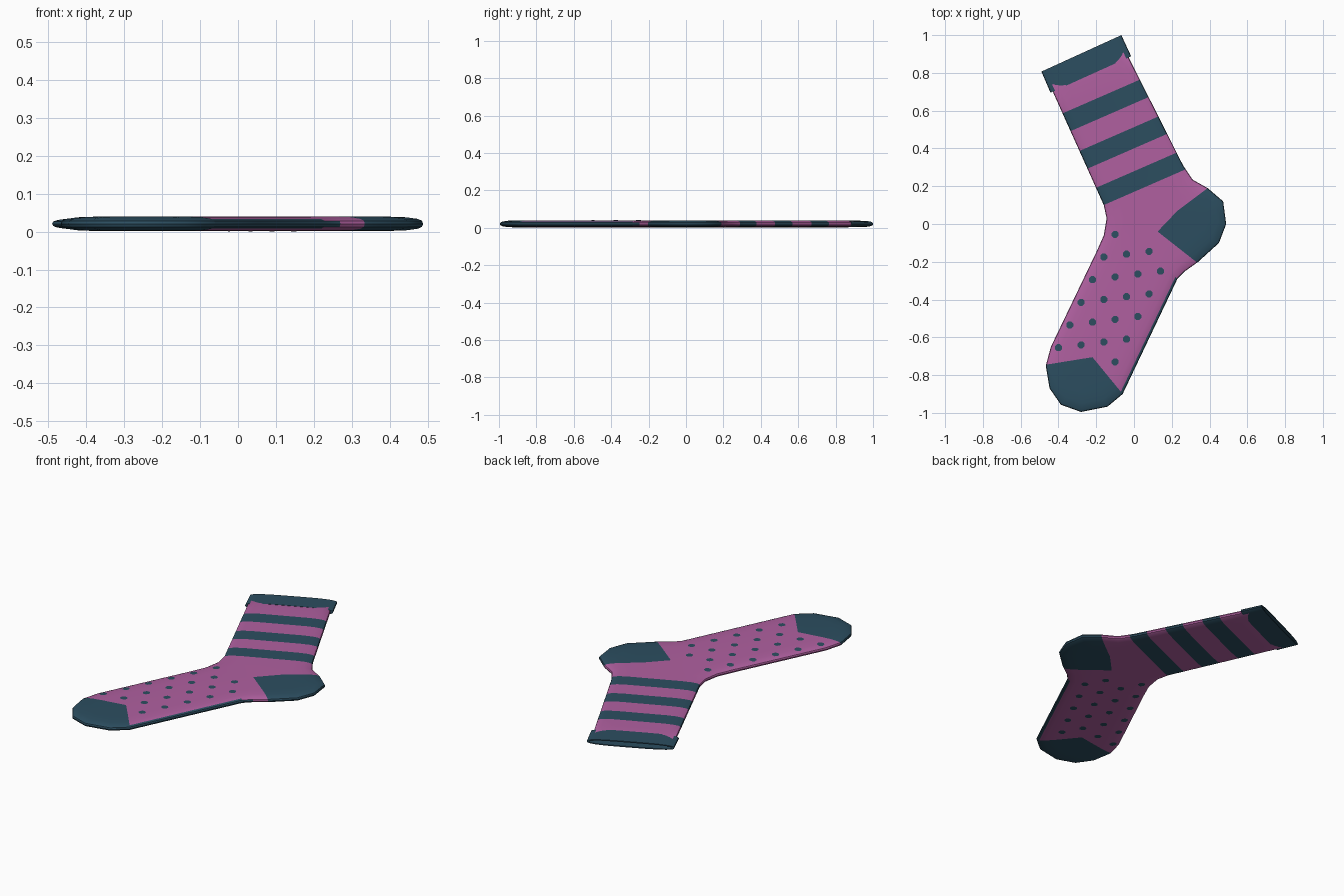
import bpy, bmesh, math
from mathutils import Vector
from mathutils.bvhtree import BVHTree

if "Cube" in bpy.data.objects:
    bpy.data.objects.remove(bpy.data.objects["Cube"])

ZC = 0.0205  # height of the flat sock's middle plane


def material(name, rgb):
    m = bpy.data.materials.new(name)
    m.diffuse_color = (*rgb, 1)
    m.use_nodes = True
    m.node_tree.nodes["Principled BSDF"].inputs["Base Color"].default_value = m.diffuse_color
    return m


PINK = material("orchid pink", (0.434, 0.117, 0.352))
TEAL = material("dark teal", (0.025, 0.076, 0.117))


def finish(bm, name, mats, smooth=True):
    me = bpy.data.meshes.new(name)
    bm.to_mesh(me)
    ob = bpy.data.objects.new(name, me)
    bpy.context.collection.objects.link(ob)
    for m in mats:
        me.materials.append(m)
    if smooth:
        bpy.ops.object.select_all(action='DESELECT')
        ob.select_set(True)
        bpy.context.view_layer.objects.active = ob
        bpy.ops.object.shade_smooth_by_angle(angle=math.radians(40))
    return ob


# Sock body: outline seen from above, counter-clockwise from the cuff's left
OUTLINE = [(-0.45, 0.745), (-0.16, 0.10), (-0.145, 0.03), (-0.16, -0.06), (-0.20, -0.15),
           (-0.44, -0.65), (-0.467, -0.75), (-0.447, -0.87), (-0.387, -0.957), (-0.28, -0.995),
           (-0.14, -0.967), (-0.06, -0.90), (0.23, -0.29), (0.27, -0.25), (0.34, -0.20),
           (0.45, -0.10), (0.488, 0.0), (0.472, 0.12), (0.39, 0.19), (0.31, 0.235),
           (0.26, 0.31), (-0.05, 0.925)]
bm = bmesh.new()
face = bm.faces.new([bm.verts.new((x, y, 0)) for x, y in OUTLINE])
face.normal_update()
# rounded rim: (extra inset, half thickness)
for step, z in ((0.003, 0.008), (0.011, 0.013), (0.03, 0.0172), (0.05, 0.019)):
    bmesh.ops.inset_region(bm, faces=[face], thickness=step, depth=0,
                           use_boundary=True, use_even_offset=True)
    for v in face.verts:
        v.co.z = z
# underside is the mirror image
dup = bmesh.ops.duplicate(bm, geom=bm.verts[:] + bm.edges[:] + bm.faces[:])["geom"]
for v in dup:
    if isinstance(v, bmesh.types.BMVert):
        v.co.z *= -1
bmesh.ops.remove_doubles(bm, verts=bm.verts, dist=0.0002)
bmesh.ops.recalc_face_normals(bm, faces=bm.faces)

# Colour borders: leg stripes, heel patch and toe patch
LEG = Vector((-0.40, 0.917))
STRIPES = [(0.156, 0.256), (0.367, 0.470), (0.585, 0.688)]


def half_plane(a, b):
    """Point on the line a-b and its left-hand normal."""
    d = Vector(b) - Vector(a)
    return Vector(a), Vector((-d.y, d.x)).normalized()


HEEL = [half_plane((0.335, -0.205), (0.125, -0.04)),
        half_plane((0.23, 0.07), (0.125, -0.04)),
        half_plane((0.39, 0.19), (0.23, 0.07))]
HEEL = [(HEEL[0][0], -HEEL[0][1])] + HEEL[1:]
TOE = [half_plane((-0.22, -0.705), (-0.467, -0.745)),
       half_plane((-0.06, -0.90), (-0.22, -0.705))]


def cut(p, n):
    bmesh.ops.bisect_plane(bm, geom=bm.verts[:] + bm.edges[:] + bm.faces[:], dist=1e-5,
                           plane_co=(p.x, p.y, 0), plane_no=(n.x, n.y, 0))


for pair in STRIPES:
    for s in pair:
        cut(LEG.normalized() * s, LEG.normalized())
for p, n in HEEL + TOE:
    cut(p, n)


def inside(c, planes):
    return all((c - p).dot(n) > 0 for p, n in planes)


heel_mid, toe_mid = Vector((0.35, 0.0)), Vector((-0.28, -0.85))
HEEL = [(p, n if (heel_mid - p).dot(n) > 0 else -n) for p, n in HEEL]
TOE = [(p, n if (toe_mid - p).dot(n) > 0 else -n) for p, n in TOE]

for f in bm.faces:
    c = f.calc_center_median().xy
    s = c.dot(LEG)
    stripe = any(a < s < b for a, b in STRIPES) and c.y > 0.09 and c.x < 0.28
    sole = 0.903 * c.x - 0.43 * c.y > 0.318 and c.y < -0.265
    f.material_index = int(stripe or sole or inside(c, HEEL) or inside(c, TOE))

bmesh.ops.triangulate(bm, faces=bm.faces)
for v in bm.verts:
    v.co.z += ZC
tree = BVHTree.FromBMesh(bm)
finish(bm, "sock_body", [PINK, TEAL])

# Cuff: flattened tube with an open end
bm = bmesh.new()
N = 32


def ring(left, right, inset, h):
    l, r = Vector((*left, 0)), Vector((*right, 0))
    mid, half = (l + r) / 2, (r - l) / 2
    half *= 1 - inset / half.length
    out = []
    for i in range(N):
        a = 2 * math.pi * i / N
        u = math.copysign(abs(math.cos(a)) ** 0.6, math.cos(a))
        w = math.copysign(abs(math.sin(a)) ** 0.7, math.sin(a))
        out.append(bm.verts.new(mid + half * u + Vector((0, 0, ZC + h * w))))
    return out


low, top = ((-0.442, 0.695), (-0.015, 0.888)), ((-0.49, 0.807), (-0.067, 1.0))
rings = [ring(*low, 0, 0.0188), ring(*top, 0, 0.017),
         ring(*top, 0.012, 0.011), ring(*low, 0.012, 0.012)]
for k in range(4):
    a, b = rings[k], rings[(k + 1) % 4]
    for i in range(N):
        j = (i + 1) % N
        bm.faces.new((a[i], a[j], b[j], b[i]))
bmesh.ops.recalc_face_normals(bm, faces=bm.faces)
finish(bm, "cuff", [TEAL])

# Grip dots: thin discs laid on both sides of the foot
bm = bmesh.new()
ROWS = [(0, 1), (0, 3), (0, 4), (0, 4), (0, 4), (0, 4), (3, 4)]
for side in (1, -1):
    def on_surface(x, y):
        hit = tree.ray_cast(Vector((x, y, ZC + side)), Vector((0, 0, -side)))[0]
        return bm.verts.new((x, y, (hit.z if hit else ZC) + side * 0.0008))
    for i, (j0, j1) in enumerate(ROWS):
        for j in range(j0, j1):
            x, y = -0.10 - 0.06 * i + 0.12 * j, -0.055 - 0.12 * i + 0.015 * j
            mid = on_surface(x, y)
            rim = [on_surface(x + 0.02 * math.cos(k * math.pi / 4 + 0.4),
                              y + 0.02 * math.sin(k * math.pi / 4 + 0.4)) for k in range(8)]
            for k in range(8):
                tri = (mid, rim[k], rim[(k + 1) % 8])
                bm.faces.new(tri if side > 0 else tri[::-1])
finish(bm, "grip_dots", [TEAL], smooth=False)
